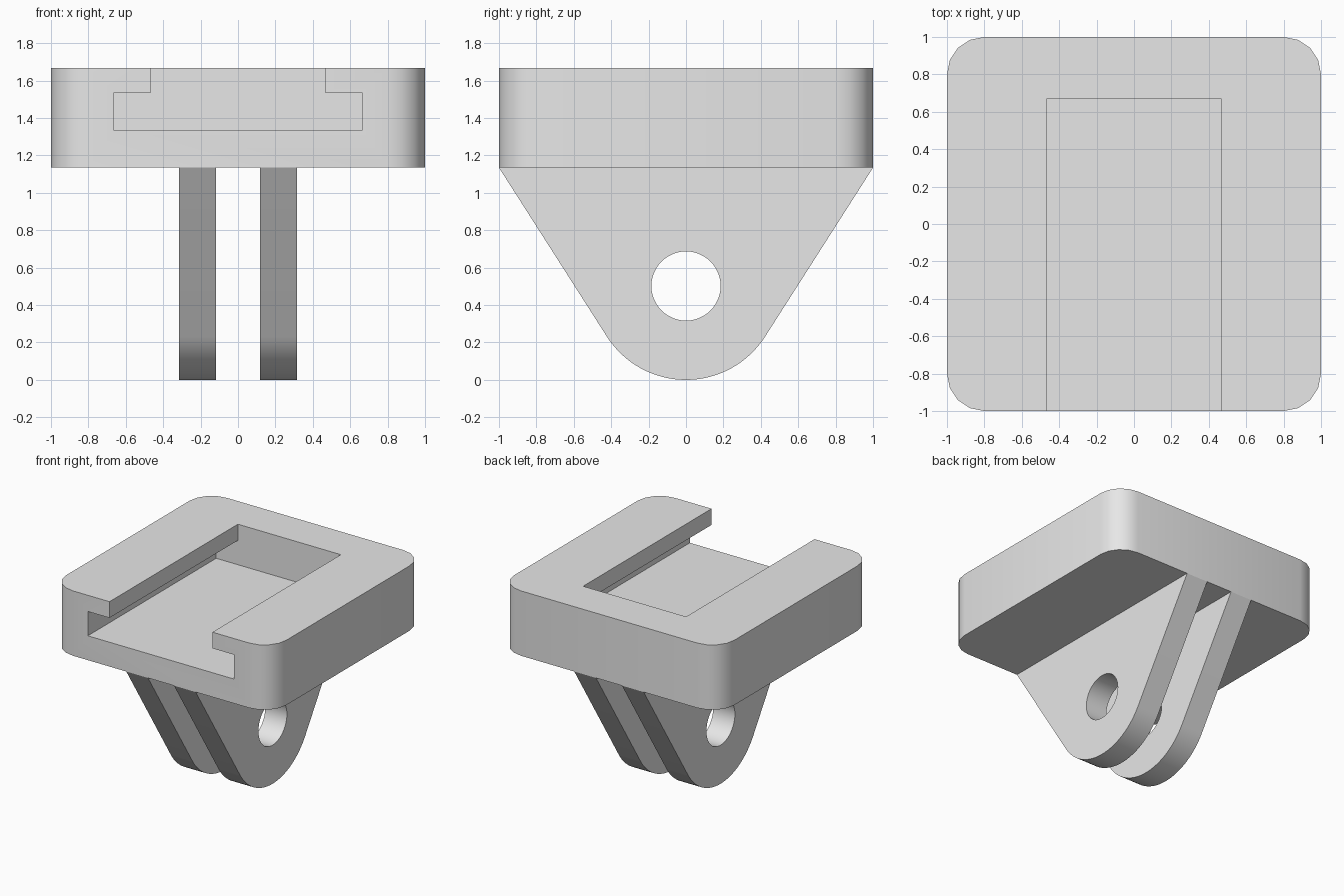
import bpy, bmesh
from math import sin, cos, pi, radians, atan2, acos, hypot
from mathutils import Vector

cube = bpy.data.objects.get("Cube")
if cube:
    bpy.data.objects.remove(cube)

grey = bpy.data.materials.new("light_grey")
grey.use_nodes = True
grey.diffuse_color = (0.8, 0.8, 0.8, 1)
grey.node_tree.nodes["Principled BSDF"].inputs["Base Color"].default_value = (0.8, 0.8, 0.8, 1)

PLATE_BOTTOM, PLATE_TOP = 1.135, 1.668
SLOT_FLOOR, LIP_BOTTOM, SLOT_BACK = 1.335, 1.535, 0.667
PIVOT_Z, LUG_RADIUS, HOLE_RADIUS = 0.502, 0.502, 0.185


def prism(name, outline, depth):
    """Solid made by sweeping a closed outline along a depth vector."""
    bm = bmesh.new()
    face = bm.faces.new([bm.verts.new(p) for p in outline])
    swept = bmesh.ops.extrude_face_region(bm, geom=[face])["geom"]
    verts = [v for v in swept if isinstance(v, bmesh.types.BMVert)]
    bmesh.ops.translate(bm, verts=verts, vec=Vector(depth))
    bmesh.ops.recalc_face_normals(bm, faces=bm.faces)
    mesh = bpy.data.meshes.new(name)
    bm.to_mesh(mesh)
    bm.free()
    mesh.materials.append(grey)
    obj = bpy.data.objects.new(name, mesh)
    bpy.context.collection.objects.link(obj)
    return obj


def arc(cx, cy, r, start, end, steps):
    angles = [start + (end - start) * i / steps for i in range(steps + 1)]
    return [(cx + r * cos(a), cy + r * sin(a)) for a in angles]


def activate(obj):
    bpy.ops.object.select_all(action="DESELECT")
    obj.select_set(True)
    bpy.context.view_layer.objects.active = obj


def cut(obj, cutter):
    cutter.hide_render = True
    activate(obj)
    mod = obj.modifiers.new("cut", "BOOLEAN")
    mod.operation, mod.solver, mod.object = "DIFFERENCE", "EXACT", cutter
    bpy.ops.object.modifier_apply(modifier=mod.name)
    bpy.data.objects.remove(cutter)


def finish(obj):
    activate(obj)
    bpy.ops.object.shade_smooth_by_angle(angle=radians(30))


# Rounded mounting plate
corners = [(0.8, 0.8), (-0.8, 0.8), (-0.8, -0.8), (0.8, -0.8)]
outline = []
for i, (x, y) in enumerate(corners):
    outline += arc(x, y, 0.2, i * pi / 2, (i + 1) * pi / 2, 4)
plate = prism("mounting_plate", [(x, y, PLATE_BOTTOM) for x, y in outline],
              (0, 0, PLATE_TOP - PLATE_BOTTOM))

# T-shaped slot, open at the front and top
half = [(0.665, SLOT_FLOOR), (0.665, LIP_BOTTOM), (0.468, LIP_BOTTOM), (0.468, PLATE_TOP + 0.2)]
tee = half + [(-x, z) for x, z in reversed(half)]
cut(plate, prism("slot_cutter", [(x, -1.2, z) for x, z in tee], (0, SLOT_BACK + 1.2, 0)))
finish(plate)

# Lug outline: straight sides running tangent into a round bottom
rise = PLATE_BOTTOM - PIVOT_Z
tangent = atan2(rise, 1) - acos(LUG_RADIUS / hypot(1, rise))
profile = [(1, PLATE_BOTTOM), (-1, PLATE_BOTTOM)]
profile += arc(0, PIVOT_Z, LUG_RADIUS, -pi - tangent, tangent, 32)
hole = arc(0, PIVOT_Z, HOLE_RADIUS, 0, 2 * pi, 48)[:-1]

# Pair of hinge lugs with pivot holes
for name, x0 in (("left_lug", 0.118), ("right_lug", -0.315)):
    lug = prism(name, [(x0, y, z) for y, z in profile], (0.197, 0, 0))
    cut(lug, prism("hole_cutter", [(x0 - 0.1, y, z) for y, z in hole], (0.4, 0, 0)))
    finish(lug)
